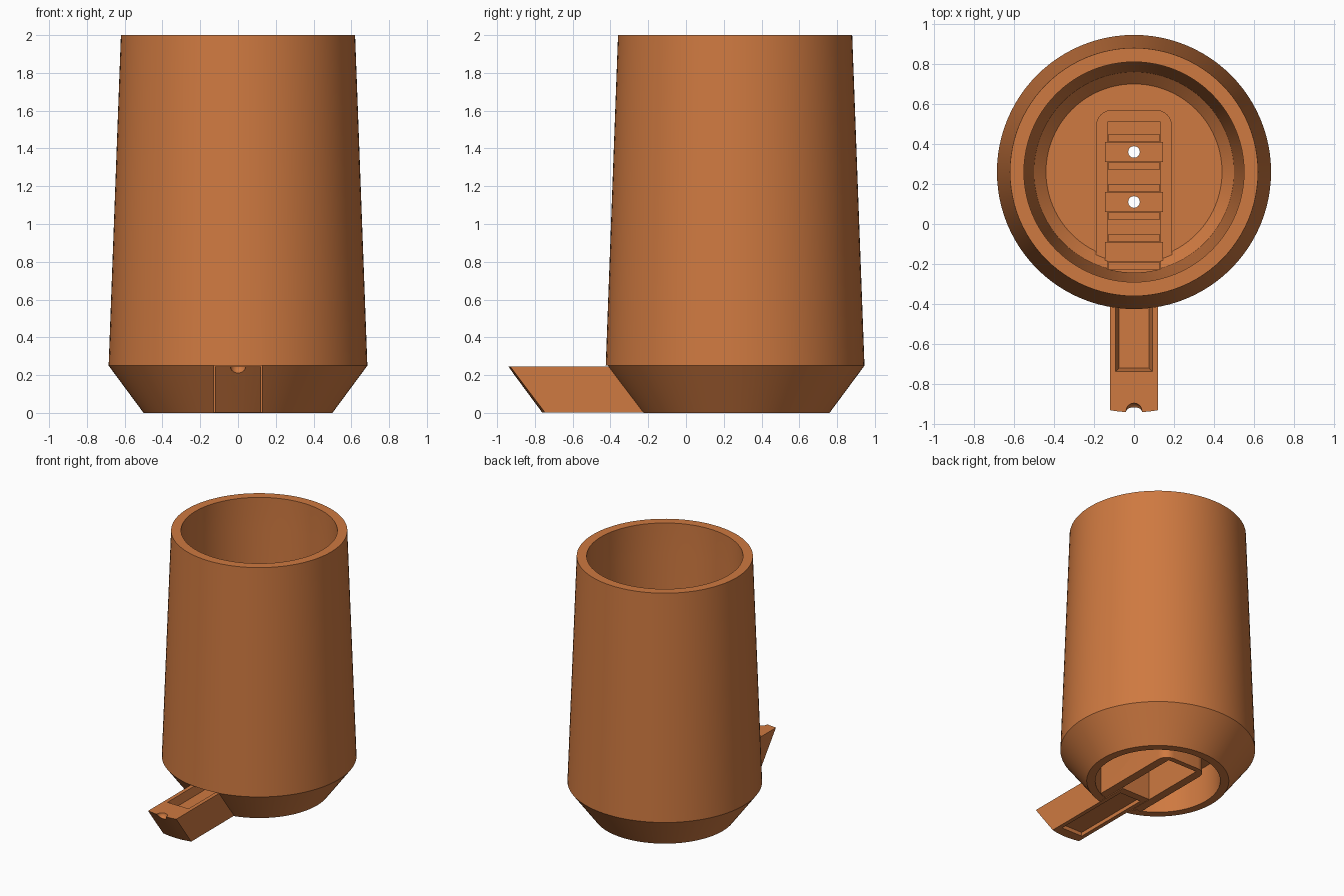
import bpy, bmesh, math

cube = bpy.data.objects.get("Cube")
if cube:
    bpy.data.objects.remove(cube, do_unlink=True)

orange = bpy.data.materials.new("orange_plastic")
orange.use_nodes = True
COLOUR = (0.62, 0.192, 0.052, 1)
orange.diffuse_color = COLOUR
bsdf = next(n for n in orange.node_tree.nodes if n.type == 'BSDF_PRINCIPLED')
bsdf.inputs["Base Color"].default_value = COLOUR

AXIS = 0.26      # y of the container's axis
TRAVEL = 0.52    # how far the drawer is pulled out


def finish(name, bm):
    bmesh.ops.recalc_face_normals(bm, faces=bm.faces)
    mesh = bpy.data.meshes.new(name)
    bm.to_mesh(mesh)
    bm.free()
    mesh.materials.append(orange)
    ob = bpy.data.objects.new(name, mesh)
    bpy.context.collection.objects.link(ob)
    return ob


def lathe(name, profile, y=0.0, steps=96):
    """Spin a closed (radius, z) profile about a vertical axis."""
    bm = bmesh.new()
    verts = [bm.verts.new((r, 0, z)) for r, z in profile]
    edges = [bm.edges.new((a, b)) for a, b in zip(verts, verts[1:])]
    bmesh.ops.spin(bm, geom=verts + edges, cent=(0, 0, 0), axis=(0, 0, 1),
                   angle=math.tau, steps=steps, use_merge=True)
    bmesh.ops.remove_doubles(bm, verts=bm.verts, dist=1e-5)
    bmesh.ops.translate(bm, verts=bm.verts, vec=(0, y, 0))
    return finish(name, bm)


def prism(name, points, z0, z1, inset=0.0):
    """Upright prism; inset narrows the bottom for sloped walls."""
    bm = bmesh.new()
    face = bm.faces.new([bm.verts.new((x, y, z1)) for x, y in points])
    res = bmesh.ops.extrude_face_region(bm, geom=[face])
    low = [v for v in res["geom"] if isinstance(v, bmesh.types.BMVert)]
    mid = sum(v.co.y for v in low) / len(low)
    for v in low:
        v.co.z = z0
        v.co.x -= math.copysign(inset, v.co.x)
        v.co.y -= math.copysign(inset, v.co.y - mid)
    return finish(name, bm)


def box(name, half_x, y0, y1, z0, z1, inset=0.0):
    pts = [(-half_x, y0), (half_x, y0), (half_x, y1), (-half_x, y1)]
    return prism(name, pts, z0, z1, inset)


def combine(target, other, operation):
    mod = target.modifiers.new("cut", 'BOOLEAN')
    mod.operation = operation
    mod.solver = 'EXACT'
    mod.object = other
    other.hide_render = True
    bpy.context.view_layer.objects.active = target
    bpy.ops.object.modifier_apply(modifier=mod.name)
    bpy.data.objects.remove(other, do_unlink=True)


def smooth(ob, degrees=22):
    bpy.ops.object.select_all(action='DESELECT')
    ob.select_set(True)
    bpy.context.view_layer.objects.active = ob
    bpy.ops.object.shade_smooth_by_angle(angle=math.radians(degrees))


# Container: tapered shell, funnel floor and open foot
container = lathe("container", [
    (0, 0.28), (0.44, 0.28), (0.44, 0), (0.5, 0), (0.685, 0.25), (0.62, 2),
    (0.55, 2), (0.55, 1.76), (0.5, 0.38), (0.44, 0.32), (0, 0.32)], AXIS)

# Drawer housing with rounded back corners
W, BACK, R = 0.19, 0.57, 0.08
outline = [(-W, -0.19), (W, -0.19)]
for cx, start in ((W - R, 0), (R - W, 90)):
    for i in range(7):
        a = math.radians(start + 15 * i)
        outline.append((cx + R * math.cos(a), BACK - R + R * math.sin(a)))
combine(container, prism("housing", outline, 0.003, 0.335), 'UNION')

# Drawer slot through the foot, and the channel in the floor
combine(container, box("slot", 0.126, -0.8, 0.53, -0.1, 0.251), 'DIFFERENCE')
combine(container, box("channel", 0.133, -0.28, 0.51, 0.3, 0.45), 'DIFFERENCE')

# Raised hinge blocks and ribs along the channel
HINGES = (0.36, 0.11, -0.14)
for c in HINGES:
    combine(container, box("hinge_block", 0.145, c - 0.05, c + 0.05, 0.28, 0.345), 'UNION')
    for offset, half in ((0.07, 0.018), (-0.07, 0.018)):
        y = c + offset
        combine(container, box("rib", 0.13, y - half, y + half, 0.28, 0.32), 'UNION')

# Vertical holes through the hinge blocks
for c in HINGES[:2]:
    hole = lathe("hole", [(0, 0.1), (0.029, 0.1), (0.029, 0.6), (0, 0.6)], c, 24)
    combine(container, hole, 'DIFFERENCE')
smooth(container)

# Drawer: its front follows the slope of the foot
drawer = box("drawer", 0.121, -1.2, 0.02, 0.001, 0.245)
nose = lathe("nose", [(0, -0.074), (0.4452, -0.074), (0.7146, 0.29), (0, 0.29)],
             AXIS - TRAVEL)
combine(drawer, nose, 'INTERSECT')
combine(drawer, box("scoop", 0.095, -0.74, -0.1, 0.18, 0.26, 0.02), 'DIFFERENCE')
combine(drawer, box("under_recess", 0.09, -0.68, -0.04, -0.05, 0.03), 'DIFFERENCE')

# Thumb notch in the drawer front
bm = bmesh.new()
bmesh.ops.create_uvsphere(bm, u_segments=24, v_segments=12, radius=0.04)
bmesh.ops.translate(bm, verts=bm.verts, vec=(0, -0.935, 0.246))
combine(drawer, finish("thumb_notch", bm), 'DIFFERENCE')
smooth(drawer)
